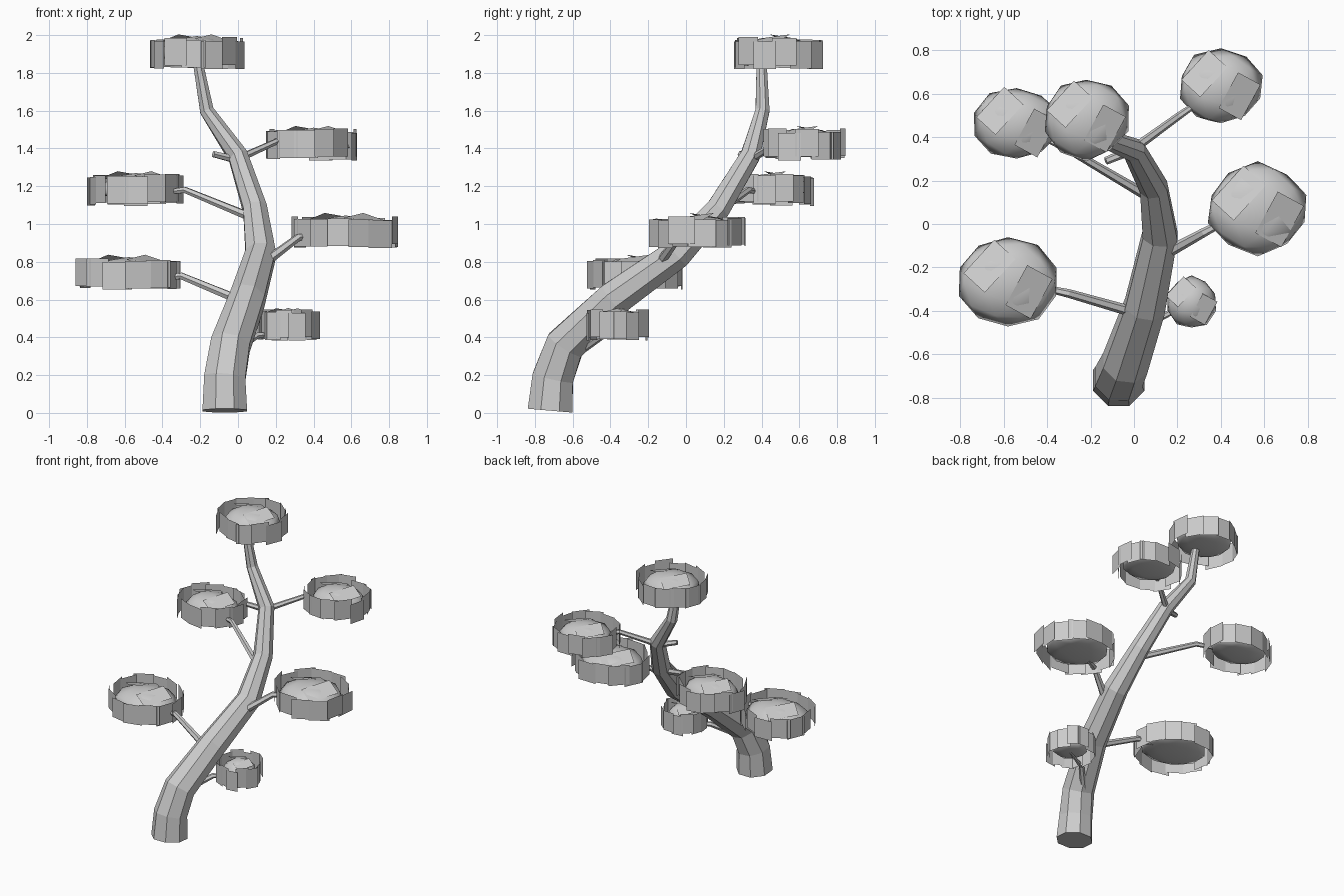
import bpy, bmesh, math, random
from mathutils import Vector

if "Cube" in bpy.data.objects:
    bpy.data.objects.remove(bpy.data.objects["Cube"])

random.seed(4)


def finish(bm, name, smooth=False):
    mesh = bpy.data.meshes.new(name)
    bm.to_mesh(mesh)
    bm.free()
    for p in mesh.polygons:
        p.use_smooth = smooth
    ob = bpy.data.objects.new(name, mesh)
    bpy.context.collection.objects.link(ob)
    return ob


def tube(name, path, sides, ref):
    """Faceted tapering tube; path entries are (x, y, z, radius)."""
    bm = bmesh.new()
    pts = [Vector(p[:3]) for p in path]
    rings = []
    for i, p in enumerate(pts):
        d0 = (p - pts[i - 1]).normalized() if i else Vector()
        d1 = (pts[i + 1] - p).normalized() if i < len(pts) - 1 else Vector()
        t = (d0 + d1).normalized()
        u = (ref - t * ref.dot(t)).normalized()
        v = t.cross(u)
        ring = []
        for k in range(sides):
            a = 2 * math.pi * (k + 0.5) / sides
            ring.append(bm.verts.new(p + (u * math.cos(a) + v * math.sin(a)) * path[i][3]))
        rings.append(ring)
    for a, b in zip(rings, rings[1:]):
        for k in range(sides):
            j = (k + 1) % sides
            bm.faces.new((a[k], a[j], b[j], b[k]))
    bm.faces.new(rings[0][::-1])
    bm.faces.new(rings[-1])
    return finish(bm, name)


def quad(bm, c, u, v):
    bm.faces.new([bm.verts.new(c + u * i + v * j) for i, j in ((-1, -1), (1, -1), (1, 1), (-1, 1))])


def cluster(name, cx, cy, z0, rx, ry):
    """Leaf pad: lumpy dome, ring of upright cards, two cards lying on top."""
    bm = bmesh.new()
    bmesh.ops.create_icosphere(bm, subdivisions=2, radius=1)
    zc = z0 + 0.065
    for v in bm.verts:
        n = random.uniform(0.93, 1.05)
        h = 0.105 if v.co.z > 0 else 0.03
        v.co = Vector((cx + v.co.x * (rx - 0.045) * n, cy + v.co.y * (ry - 0.045) * n, zc + v.co.z * h))
    finish(bm, name + "_dome", True)

    bm = bmesh.new()
    count = 14
    turn = random.uniform(0, 1)
    for k in range(count):
        a = 2 * math.pi * k / count + turn
        s = random.uniform(0.88, 0.99)
        c = Vector((cx + rx * s * math.cos(a), cy + ry * s * math.sin(a), z0 + 0.08 + random.uniform(-0.012, 0.012)))
        b = a + math.pi / 2 + random.uniform(-0.2, 0.2)
        half = 0.27 * (rx + ry) / 2
        quad(bm, c, Vector((math.cos(b), math.sin(b), 0)) * half, Vector((0, 0, 0.073)))
    for a, d in ((2.4, 0.42), (-0.5, 0.4)):
        out = Vector((math.cos(a), math.sin(a), -0.3))
        side = Vector((-math.sin(a), math.cos(a), 0.12))
        c = Vector((cx + rx * d * math.cos(a), cy + ry * d * math.sin(a), z0 + 0.15))
        quad(bm, c, out * rx * 0.24, side * rx * 0.38)
    finish(bm, name + "_leaf_cards")


# Curving trunk
tube("trunk", [(-0.07, -0.72, 0.012, 0.128), (-0.07, -0.705, 0.185, 0.118),
               (-0.04, -0.64, 0.36, 0.112), (0.05, -0.38, 0.605, 0.10),
               (0.12, -0.05, 0.84, 0.086), (0.09, 0.17, 1.08, 0.068),
               (0.0, 0.34, 1.36, 0.056), (-0.165, 0.405, 1.6, 0.040),
               (-0.215, 0.40, 1.87, 0.028)], 8, Vector((1, 0, 0)))

# Branches, each with a kink before it enters its leaf pad
branches = {
    "lower_left": [(0.05, -0.42, 0.58, 0.026), (-0.30, -0.32, 0.725, 0.020), (-0.57, -0.26, 0.70, 0.008)],
    "lower_right": [(-0.02, -0.56, 0.33, 0.024), (0.10, -0.44, 0.41, 0.018), (0.27, -0.36, 0.42, 0.008)],
    "middle_right": [(0.12, -0.15, 0.78, 0.028), (0.32, -0.04, 0.93, 0.021), (0.55, 0.08, 0.93, 0.008)],
    "middle_left": [(0.06, 0.13, 1.04, 0.024), (-0.28, 0.33, 1.18, 0.018), (-0.54, 0.46, 1.15, 0.008)],
    "upper_right": [(-0.13, 0.29, 1.37, 0.018), (-0.01, 0.34, 1.34, 0.022), (0.21, 0.50, 1.44, 0.017),
                    (0.40, 0.63, 1.40, 0.008)],
}
for n, path in branches.items():
    tube(n + "_branch", path, 6, Vector((0, 0, 1)))

# Leaf pads: centre x, y, underside z, ring radii
cluster("top", -0.22, 0.485, 1.825, 0.245, 0.235)
cluster("upper_right", 0.40, 0.63, 1.34, 0.245, 0.22)
cluster("middle_left", -0.54, 0.46, 1.10, 0.25, 0.215)
cluster("middle_right", 0.57, 0.07, 0.875, 0.285, 0.255)
cluster("lower_left", -0.58, -0.265, 0.655, 0.275, 0.25)
cluster("lower_right", 0.265, -0.36, 0.385, 0.16, 0.17)
